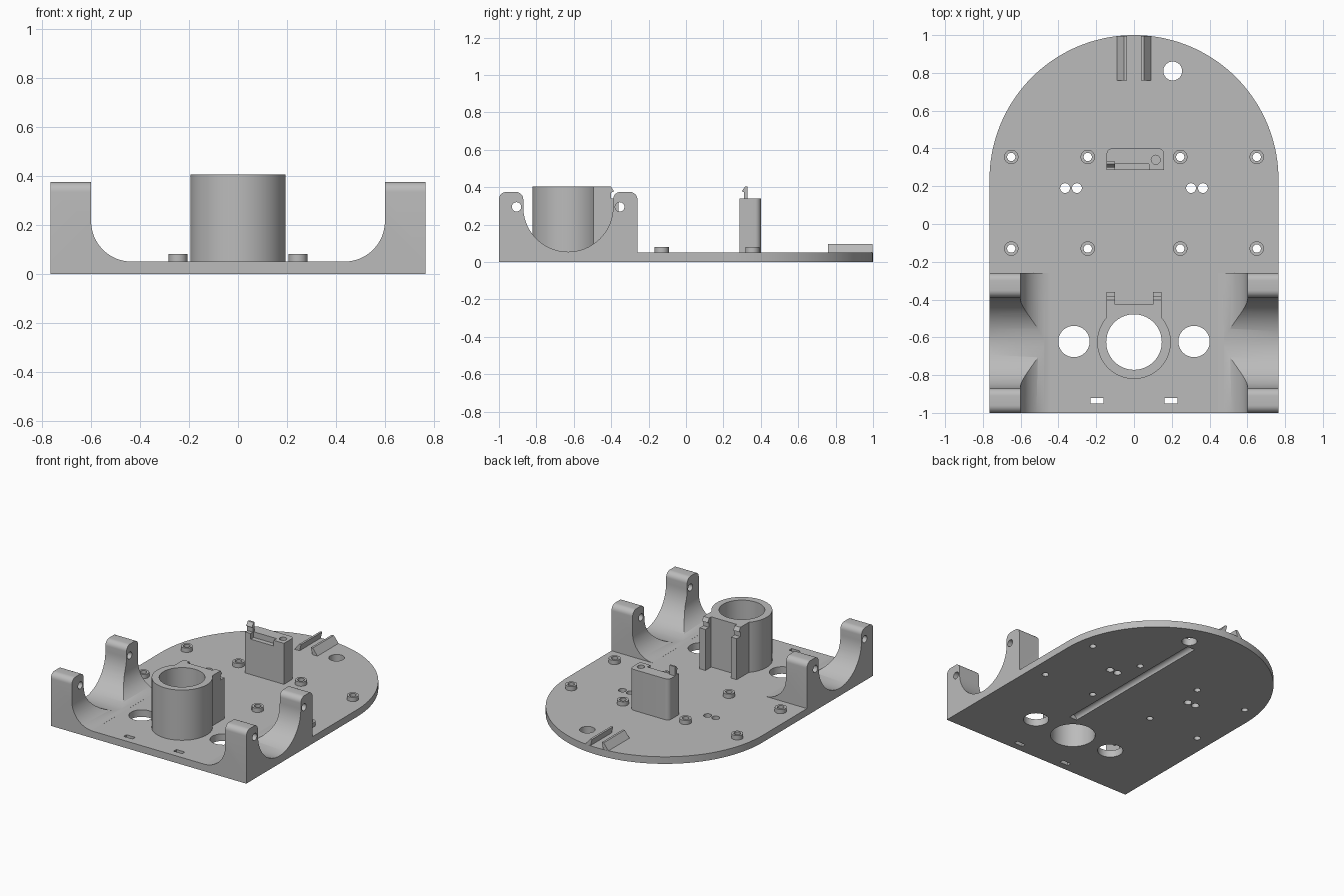
import bpy, bmesh, math

cube = bpy.data.objects.get("Cube")
if cube:
    bpy.data.objects.remove(cube, do_unlink=True)

# Single material
GREY = (0.5, 0.5, 0.5, 1)
grey = bpy.data.materials.new("plain_grey")
grey.use_nodes = True
grey.diffuse_color = GREY
grey.node_tree.nodes["Principled BSDF"].inputs["Base Color"].default_value = GREY


def arc(cx, cy, r, a0, a1, n=10):
    """Points along an arc, angles in degrees."""
    out = []
    for i in range(n + 1):
        a = math.radians(a0 + (a1 - a0) * i / n)
        out.append((cx + r * math.cos(a), cy + r * math.sin(a)))
    return out


def circle(cx, cy, r, n=64):
    return arc(cx, cy, r, 0, 360, n)[:-1]


def rect(x0, y0, x1, y1):
    return [(x0, y0), (x1, y0), (x1, y1), (x0, y1)]


def prism(name, profiles, axis, lo, hi):
    """Extrude one or more closed outlines along an axis."""
    place = {"x": lambda a, b, t: (t, a, b),
             "y": lambda a, b, t: (a, t, b),
             "z": lambda a, b, t: (a, b, t)}[axis]
    bm = bmesh.new()
    for pts in profiles:
        low = [bm.verts.new(place(a, b, lo)) for a, b in pts]
        top = [bm.verts.new(place(a, b, hi)) for a, b in pts]
        bm.faces.new(low)
        bm.faces.new(top)
        n = len(pts)
        for i in range(n):
            j = (i + 1) % n
            bm.faces.new((low[i], low[j], top[j], top[i]))
    bmesh.ops.recalc_face_normals(bm, faces=bm.faces)
    mesh = bpy.data.meshes.new(name)
    bm.to_mesh(mesh)
    bm.free()
    mesh.materials.append(grey)
    obj = bpy.data.objects.new(name, mesh)
    bpy.context.collection.objects.link(obj)
    return obj


def bake(obj):
    """Apply the modifiers of an object."""
    bpy.context.view_layer.update()
    graph = bpy.context.evaluated_depsgraph_get()
    mesh = bpy.data.meshes.new_from_object(obj.evaluated_get(graph))
    obj.modifiers.clear()
    obj.data = mesh


def cut(obj, *cutters):
    for c in cutters:
        mod = obj.modifiers.new("cut", "BOOLEAN")
        mod.operation = "DIFFERENCE"
        mod.solver = "EXACT"
        mod.object = c
        bake(obj)
        bpy.data.objects.remove(c, do_unlink=True)


def mirror(obj):
    mod = obj.modifiers.new("mirror", "MIRROR")
    mod.use_mirror_merge = False
    bake(obj)


W, T = 0.765, 0.05           # half width and plate thickness
TUBE_Y, AXLE_Y = -0.625, -0.63
boss_spots = [(x, y) for x in (-0.65, -0.245, 0.245, 0.65) for y in (-0.13, 0.355)]
parts = []

# Base plate with rounded rear, holes, slots and underside groove
plate = prism("base_plate", [[(-W, -1), (W, -1)] + arc(0, 1 - W, W, 0, 180, 72)], "z", 0, T)
holes = [circle(x, y, 0.022, 24) for x, y in boss_spots]
holes += [circle(s * x, 0.19, 0.026, 24) for s in (-1, 1) for x in (0.302, 0.365)]
holes += [circle(s * 0.318, -0.622, 0.083) for s in (-1, 1)]
holes += [rect(s * 0.195 - 0.034, -0.95, s * 0.195 + 0.034, -0.92) for s in (-1, 1)]
holes += [circle(0, TUBE_Y, 0.147), circle(0.205, 0.81, 0.05, 40)]
cut(plate, prism("hole_cutter", holes, "z", -0.1, 0.2),
    prism("groove_cutter", [circle(0.14, 0, 0.03, 32)], "y", -0.455, 0.75))
parts.append(plate)

# Side brackets: cradle outline, inner fillet and lug holes
H, R = 0.375, 0.04
half = [(0.37, T)] + arc(0.37 - R, H - R, R, 0, 90, 8) + arc(0.24 + R, H - R, R, 90, 180, 8)
cradle = arc(AXLE_Y, 0.295, 0.24, 0, -180, 48)
outline = [(AXLE_Y + y, z) for y, z in half] + cradle
outline += [(AXLE_Y - y, z) for y, z in reversed(half)]
bracket = prism("side_brackets", [outline], "x", 0.445, W)
fillet = [(0.3, 0.6), (0.6, 0.6)] + arc(0.435, 0.215, 0.165, 0, -90, 24) + [(0.3, T)]
lugs = [circle(AXLE_Y + s * 0.276, 0.295, 0.025, 24) for s in (-1, 1)]
cut(bracket, prism("fillet_cutter", [fillet], "y", -1.2, 0),
    prism("lug_cutter", lugs, "x", 0.3, 1))
mirror(bracket)
parts.append(bracket)

# Central tube with flat rear block
bx, tr = 0.145, 0.195
a = math.degrees(math.acos(bx / tr))
tube = prism("center_tube", [arc(0, TUBE_Y, tr, a, -180 - a, 72) + [(-bx, -0.425), (bx, -0.425)]],
             "z", T, 0.405)
cut(tube, prism("bore_cutter", [circle(0, TUBE_Y, 0.147)], "z", 0, 0.6))
parts.append(tube)

# Rear rails with snap hooks
rail = [(-0.425, T), (-0.36, T), (-0.36, 0.34), (-0.4, 0.34), (-0.4, 0.372),
        (-0.385, 0.378), (-0.402, 0.405), (-0.425, 0.405)]
rails = prism("tube_rails", [rail], "x", 0.1, bx)
mirror(rails)
parts.append(rails)

# Sensor tower with notch, screw hole and clip
tower_plan = [(-0.145, 0.285), (0.16, 0.285)] + arc(0.13, 0.37, 0.03, 0, 90, 8)
tower_plan += arc(-0.115, 0.37, 0.03, 90, 180, 8)
tower = prism("sensor_tower", [tower_plan], "z", T, 0.34)
cut(tower, prism("notch_cutter", [rect(-0.1, 0.2, 0.08, 0.318)], "z", 0.3, 0.5),
    prism("screw_cutter", [circle(0.115, 0.34, 0.024, 24)], "z", 0.15, 0.5))
clip = [(0.31, 0.34), (0.33, 0.34), (0.33, 0.405), (0.317, 0.405), (0.298, 0.378), (0.31, 0.374)]
parts += [tower, prism("tower_clip", [clip], "x", -0.145, -0.1)]

# Screw bosses
bosses = prism("screw_bosses", [circle(x, y, 0.038, 32) for x, y in boss_spots], "z", T, 0.08)
cut(bosses, prism("boss_cutter", [circle(x, y, 0.022, 24) for x, y in boss_spots], "z", 0, 0.2))
parts.append(bosses)

# Rear guide ribs with sloped outer faces
rib = [(0.05, T), (0.09, T), (0.053, 0.097), (0.038, 0.097)]
ribs = prism("guide_ribs", [rib], "y", 0.76, 0.996)
mirror(ribs)
parts.append(ribs)

# Smooth curved walls, keep edges sharp
bpy.ops.object.select_all(action="DESELECT")
for p in parts:
    p.select_set(True)
bpy.context.view_layer.objects.active = plate
bpy.ops.object.shade_smooth_by_angle(angle=math.radians(30))
